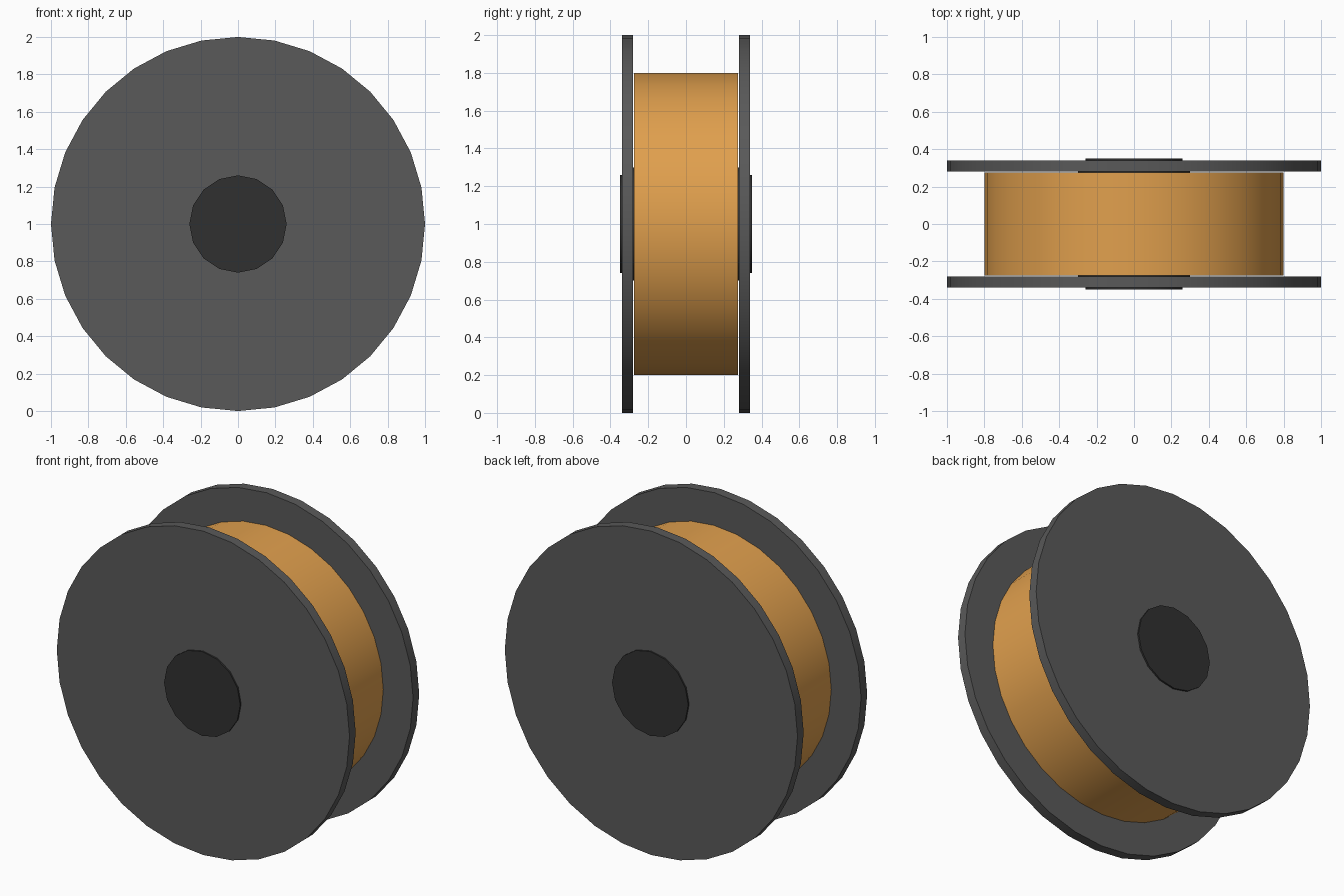
import bpy
import math

cube = bpy.data.objects.get("Cube")
if cube:
    bpy.data.objects.remove(cube, do_unlink=True)


def make_material(name, rgb):
    mat = bpy.data.materials.new(name)
    mat.use_nodes = True
    color = (*rgb, 1.0)
    mat.diffuse_color = color
    mat.node_tree.nodes["Principled BSDF"].inputs["Base Color"].default_value = color
    return mat


def disc(name, sides, radius, y_min, y_max, mat):
    """Solid cylinder lying along the y axis, centred on the spool axle."""
    bpy.ops.mesh.primitive_cylinder_add(
        vertices=sides, radius=radius, depth=y_max - y_min,
        location=(0, (y_min + y_max) / 2, 1), rotation=(math.pi / 2, 0, 0))
    obj = bpy.context.object
    obj.name = name
    obj.data.materials.append(mat)
    bpy.ops.object.transform_apply(location=False, rotation=True, scale=True)
    bpy.ops.object.shade_smooth_by_angle(angle=math.radians(30))
    return obj


grey = make_material("dark grey plastic", (0.1, 0.1, 0.1))
black = make_material("black plastic", (0.03, 0.03, 0.03))
orange = make_material("orange filament", (0.75, 0.35, 0.075))

# Side flanges
disc("front_flange", 32, 1.0, -0.34, -0.28, grey)
disc("back_flange", 32, 1.0, 0.28, 0.34, grey)

# Wound material, just clear of the flanges
disc("winding", 32, 0.8, -0.275, 0.275, orange)

# Core joining the flanges, and the axle showing on both sides
disc("core", 32, 0.3, -0.28, 0.28, black)
disc("axle", 16, 0.26, -0.35, 0.35, black)
